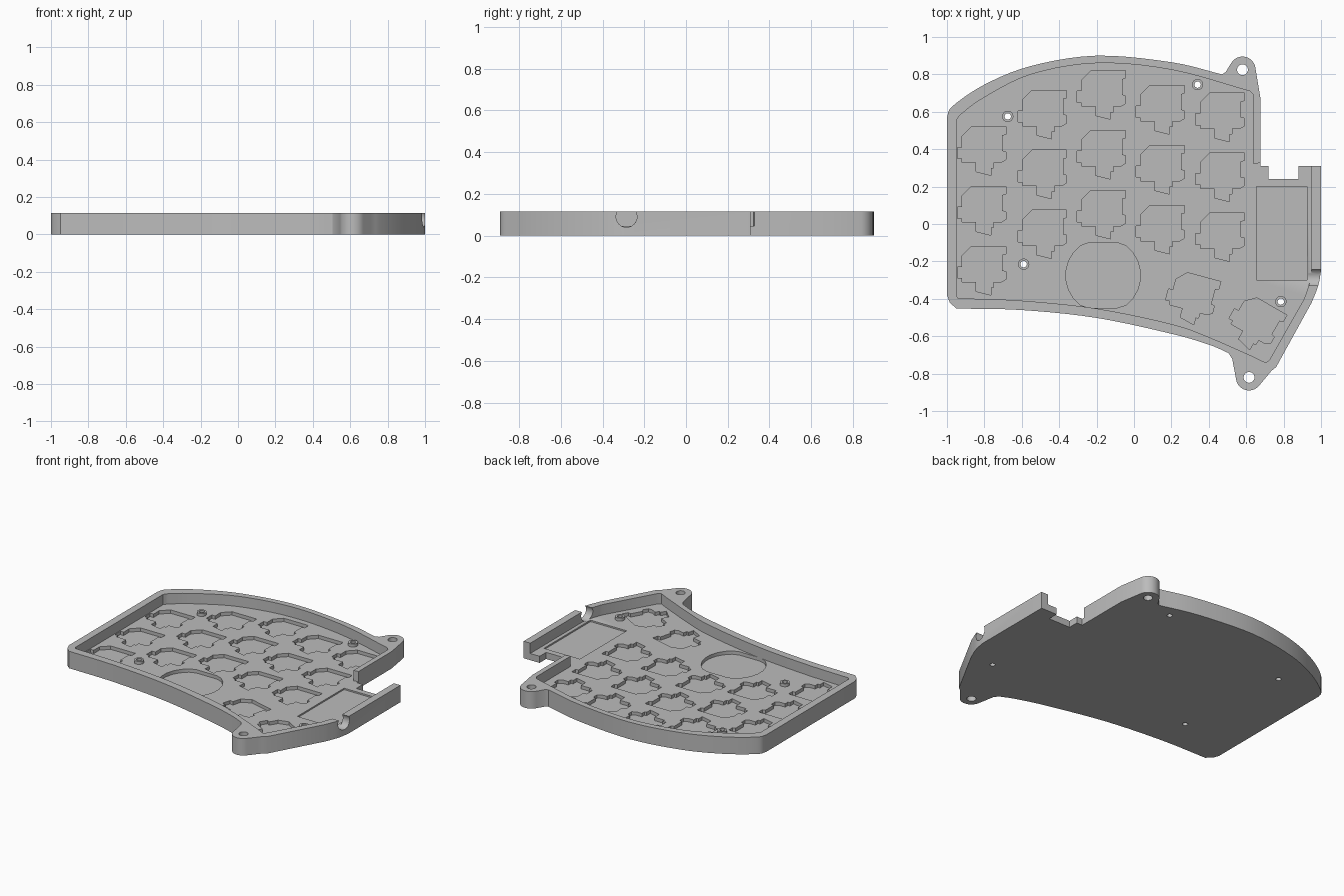
import bpy, bmesh, math
from mathutils import Vector, Matrix

if "Cube" in bpy.data.objects:
    bpy.data.objects.remove(bpy.data.objects["Cube"], do_unlink=True)

TOP, FLOOR, POCKET = 0.115, 0.045, 0.022

grey = bpy.data.materials.new("case grey")
grey.use_nodes = True
colour = (0.5, 0.5, 0.5, 1)
grey.diffuse_color = colour
grey.node_tree.nodes["Principled BSDF"].inputs["Base Color"].default_value = colour


def spline(pts, n=5):
    """Smooth open curve through the points."""
    p = [Vector(q) for q in pts]
    p = [2 * p[0] - p[1]] + p + [2 * p[-1] - p[-2]]
    out = []
    for a, b, c, d in zip(p, p[1:], p[2:], p[3:]):
        for i in range(n):
            t = i / n
            out.append((2 * b + (c - a) * t + (2 * a - 5 * b + 4 * c - d) * t ** 2
                        + (3 * b - a - 3 * c + d) * t ** 3) / 2)
    return [tuple(v) for v in out] + [pts[-1]]


def arc(x, y, r, start=0, end=360, n=16):
    full = abs(end - start) == 360
    steps = [start + (end - start) * i / n for i in range(n if full else n + 1)]
    return [(x + r * math.cos(math.radians(a)), y + r * math.sin(math.radians(a))) for a in steps]


def prisms(name, outlines, low, high):
    """One object holding an upright prism for every outline."""
    bm = bmesh.new()
    for outline in outlines:
        face = bm.faces.new([bm.verts.new((x, y, low)) for x, y in outline])
        new = bmesh.ops.extrude_face_region(bm, geom=[face])["geom"]
        bmesh.ops.translate(bm, vec=(0, 0, high - low),
                            verts=[g for g in new if isinstance(g, bmesh.types.BMVert)])
    bmesh.ops.recalc_face_normals(bm, faces=bm.faces)
    mesh = bpy.data.meshes.new(name)
    bm.to_mesh(mesh)
    bm.free()
    mesh.materials.append(grey)
    obj = bpy.data.objects.new(name, mesh)
    bpy.context.collection.objects.link(obj)
    return obj


def combine(target, tool, operation):
    """Apply a boolean and discard the tool."""
    tool.hide_render = True
    mod = target.modifiers.new("shape", "BOOLEAN")
    mod.operation, mod.object, mod.solver = operation, tool, "EXACT"
    bpy.context.view_layer.objects.active = target
    bpy.ops.object.modifier_apply(modifier=mod.name)
    bpy.data.objects.remove(tool, do_unlink=True)


# Case outline, clockwise from the left end of the back edge
back = spline([(-1, 0.57), (-0.97, 0.63), (-0.8, 0.745), (-0.55, 0.845), (-0.2, 0.9),
               (0.2, 0.865), (0.47, 0.80)])
back_lug = [(0.49, 0.812)] + arc(0.58, 0.825, 0.07, 150, 12)
right = [(0.675, 0.68), (0.675, 0.31), (0.718, 0.31), (0.718, 0.24), (0.88, 0.24),
         (0.88, 0.31), (1, 0.31)]
right_bend = spline([(1, -0.25), (0.985, -0.33), (0.95, -0.42)])
front_lug = [(0.76, -0.765), (0.735, -0.785), (0.71, -0.815)] + arc(0.615, -0.82, 0.07, -35, -172)
front = [(0.525, -0.72)] + spline([(0.505, -0.69), (0.4, -0.645), (0.2, -0.587), (-0.2, -0.502),
                                   (-0.6, -0.46), (-0.95, -0.452)])
case = prisms("keyboard_case", [back + back_lug + right + right_bend + front_lug + front
                                + [(-0.985, -0.42), (-1, -0.38)]], 0, TOP)

# Open tray inside the rim, running out through the back of the controller bay
tray = (spline([(-0.95, 0.555), (-0.92, 0.59), (-0.8, 0.677), (-0.55, 0.8), (-0.2, 0.86),
                (0.2, 0.825), (0.62, 0.71)])
        + [(0.64, 0.69), (0.64, 0.32), (0.74, 0.34), (0.95, 0.34)]
        + spline([(0.95, -0.24), (0.94, -0.31), (0.91, -0.4)])
        + [(0.725, -0.725), (0.705, -0.742)]
        + spline([(0.64, -0.71), (0.4, -0.605), (0.2, -0.535), (-0.2, -0.452),
                  (-0.6, -0.41), (-0.94, -0.397)])
        + [(-0.95, -0.385)])
combine(case, prisms("tray_cutter", [tray], FLOOR, TOP + 0.1), "DIFFERENCE")

# Switch socket pockets: five columns of three, then two turned thumb keys
socket = [(-0.055, 0.13), (0.13, 0.13), (0.13, 0.09), (0.11, 0.085), (0.11, 0), (0.13, -0.005),
          (0.13, -0.045), (0.105, -0.06), (0.065, -0.06), (0.065, -0.09), (0.05, -0.09),
          (0.05, -0.13), (-0.03, -0.11), (-0.03, -0.06), (-0.105, -0.06), (-0.105, -0.04),
          (-0.13, -0.04), (-0.13, 0.02), (-0.105, 0.02), (-0.105, 0.08)]
columns = [(-0.815, 0.39), (-0.49, 0.585), (-0.175, 0.69), (0.14, 0.61), (0.46, 0.57)]
keys = [(x, y - 0.32 * row, 0) for x, y in columns for row in range(3)]
keys += [(0.305, -0.4, -15), (0.64, -0.535, -30)]
pockets = []
for x, y, turn in keys:
    spin = Matrix.Rotation(math.radians(turn), 2)
    pockets.append([tuple(spin @ Vector(p) + Vector((x, y))) for p in socket])

# Round pocket with flattened front and back
dial = [(x, max(-0.448, min(-0.1, y))) for x, y in arc(-0.165, -0.275, 0.2, 7.5, 367.5, 24)]
pockets.append(dial)
combine(case, prisms("pocket_cutter", pockets, POCKET, FLOOR + 0.02), "DIFFERENCE")

# Shallow battery bay
bay = [(0.655, -0.3), (0.925, -0.3), (0.925, 0.2), (0.655, 0.2)]
combine(case, prisms("bay_cutter", [bay], FLOOR - 0.01, FLOOR + 0.02), "DIFFERENCE")

# Screw posts, then holes through posts and lugs
posts = [(-0.675, 0.575), (0.34, 0.745), (-0.59, -0.215), (0.785, -0.415)]
combine(case, prisms("screw_posts", [arc(x, y, 0.03, n=24) for x, y in posts],
                     FLOOR - 0.01, FLOOR + 0.02), "UNION")
holes = [arc(x, y, 0.017, n=20) for x, y in posts]
holes += [arc(x, y, 0.029, n=24) for x, y in [(0.58, 0.825), (0.615, -0.82)]]
combine(case, prisms("hole_cutter", holes, -0.1, TOP + 0.1), "DIFFERENCE")

# Round cable opening in the right-hand wall
cable = prisms("cable_cutter", [arc(0, 0, 0.05, n=32)], 0, 0.15)
cable.data.transform(Matrix.Translation((0.93, -0.285, 0.09)) @ Matrix.Rotation(math.pi / 2, 4, "Y"))
combine(case, cable, "DIFFERENCE")

bpy.ops.object.select_all(action="DESELECT")
case.select_set(True)
bpy.context.view_layer.objects.active = case
bpy.ops.object.shade_smooth_by_angle(angle=math.radians(30))
